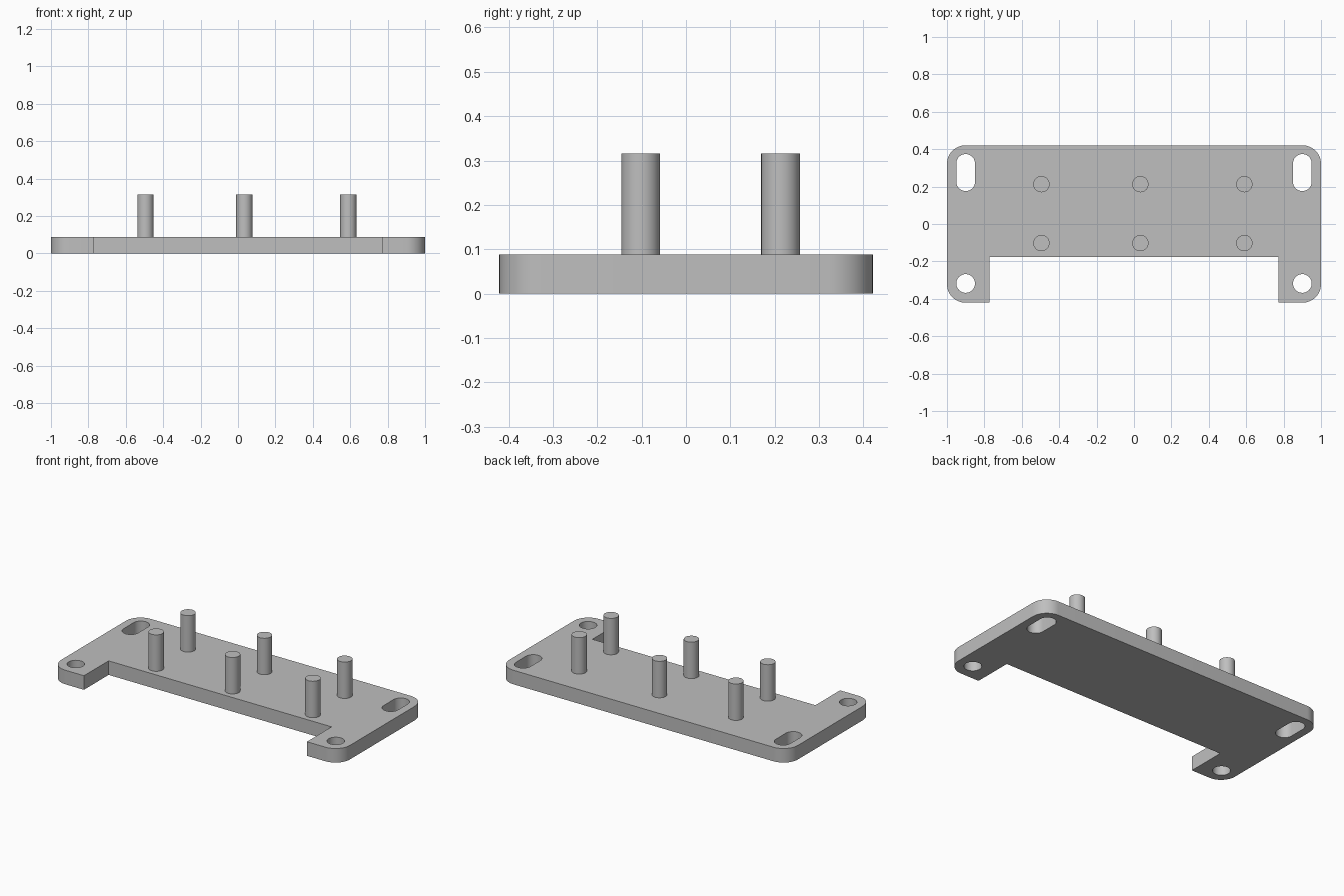
import bpy, bmesh
from math import cos, sin, pi, radians

cube = bpy.data.objects.get("Cube")
if cube:
    bpy.data.objects.remove(cube, do_unlink=True)

HALF_X, HALF_Y = 1.0, 0.421
THICK, PIN_TOP, PIN_R = 0.088, 0.316, 0.0435
CORNER_R, HOLE_R, HOLE_X = 0.1, 0.05, 0.9
NOTCH_X, NOTCH_Y = 0.772, -0.177

grey = bpy.data.materials.new("plain grey")
grey.use_nodes = True
colour = (0.52, 0.52, 0.52, 1)
grey.diffuse_color = colour
grey.node_tree.nodes["Principled BSDF"].inputs["Base Color"].default_value = colour


def arc(cx, cy, r, start, end, steps):
    """Points along an arc, angles in quarter turns."""
    angles = [(start + (end - start) * i / steps) * pi / 2 for i in range(steps + 1)]
    return [(cx + r * cos(a), cy + r * sin(a)) for a in angles]


def slot(cx, y_low, y_high):
    """Round-ended opening; a circle when both ends meet."""
    points = arc(cx, y_high, HOLE_R, 0, 2, 20) + arc(cx, y_low, HOLE_R, 2, 4, 20)
    return points if y_high > y_low else points[:20] + points[21:-1]


def finish(obj):
    obj.data.materials.append(grey)
    bpy.ops.object.select_all(action='DESELECT')
    obj.select_set(True)
    bpy.context.view_layer.objects.active = obj
    bpy.ops.object.shade_smooth_by_angle(angle=radians(30))


# Plate outline: rounded outer corners with a square notch in the front
cx, cy = HALF_X - CORNER_R, HALF_Y - CORNER_R
outline = (arc(cx, cy, CORNER_R, 0, 1, 12) + arc(-cx, cy, CORNER_R, 1, 2, 12)
           + arc(-cx, -cy, CORNER_R, 2, 3, 12)
           + [(-NOTCH_X, -HALF_Y), (-NOTCH_X, NOTCH_Y),
              (NOTCH_X, NOTCH_Y), (NOTCH_X, -HALF_Y)]
           + arc(cx, -cy, CORNER_R, 3, 4, 12))

# Mounting openings: round holes in front, slots behind
loops = [outline]
for x in (-HOLE_X, HOLE_X):
    loops += [slot(x, -0.318, -0.318), slot(x, 0.226, 0.324)]

bm = bmesh.new()
edges = []
for loop in loops:
    verts = [bm.verts.new((x, y, 0)) for x, y in loop]
    edges += [bm.edges.new((v, verts[i - 1])) for i, v in enumerate(verts)]
bmesh.ops.triangle_fill(bm, edges=edges, use_beauty=True, normal=(0, 0, 1))
top = bmesh.ops.extrude_face_region(bm, geom=bm.faces[:])["geom"]
bmesh.ops.translate(bm, vec=(0, 0, THICK),
                    verts=[g for g in top if isinstance(g, bmesh.types.BMVert)])
bmesh.ops.recalc_face_normals(bm, faces=bm.faces[:])
mesh = bpy.data.meshes.new("base_plate")
bm.to_mesh(mesh)
bm.free()
plate = bpy.data.objects.new("base_plate", mesh)
bpy.context.collection.objects.link(plate)
finish(plate)

# Two rows of upright pins
for row, y in (("front", -0.102), ("back", 0.213)):
    for place, x in (("right", -0.495), ("middle", 0.034), ("left", 0.59)):
        sunk = THICK - 0.01
        bpy.ops.mesh.primitive_cylinder_add(vertices=40, radius=PIN_R, depth=PIN_TOP - sunk,
                                            location=(x, y, (PIN_TOP + sunk) / 2))
        pin = bpy.context.object
        pin.name = f"{row}_{place}_pin"
        finish(pin)
